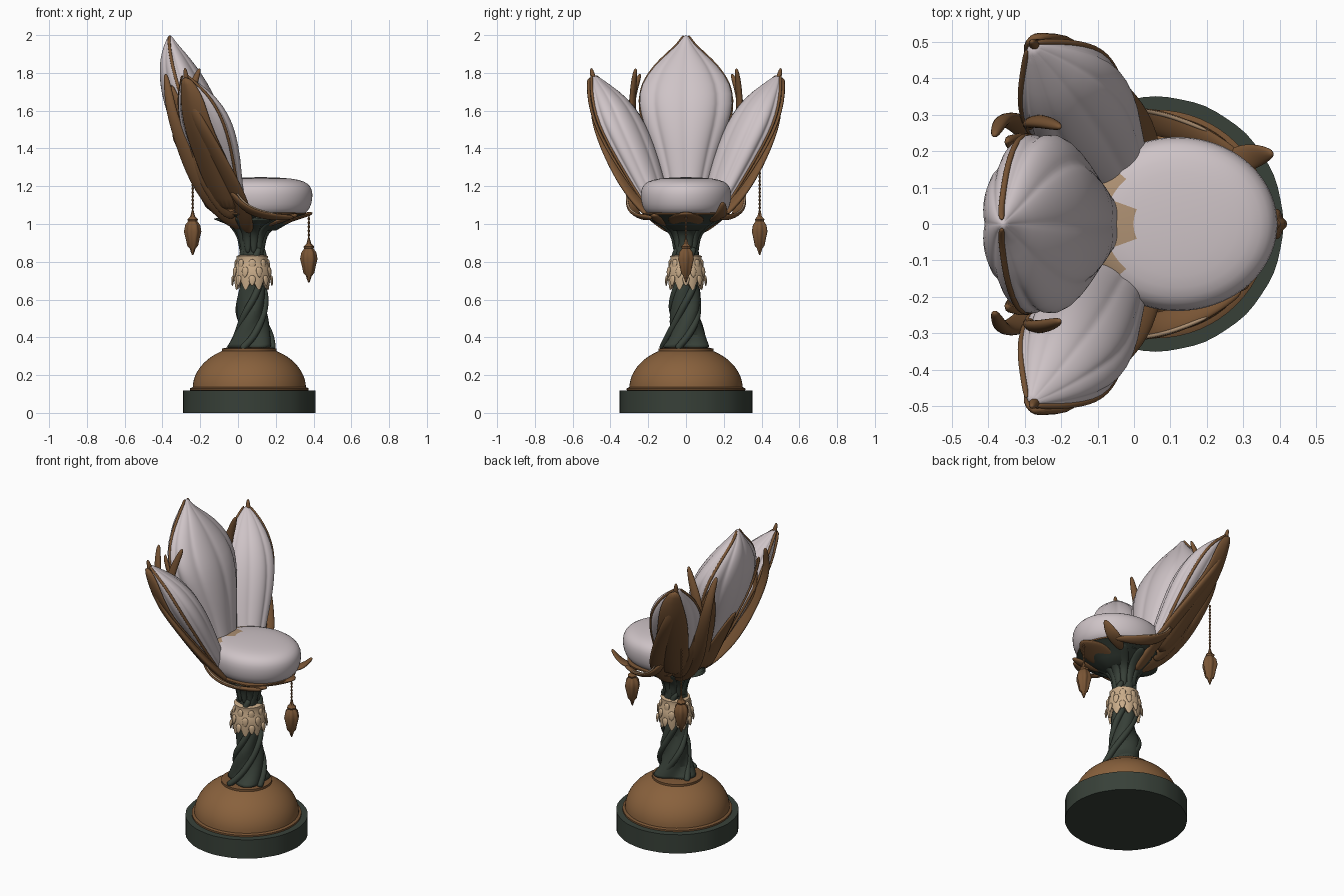
import bpy
from math import sin, cos, pi, radians
from mathutils import Vector

cube = bpy.data.objects.get("Cube")
if cube:
    bpy.data.objects.remove(cube)


def material(name, rgb):
    m = bpy.data.materials.new(name)
    m.use_nodes = True
    m.diffuse_color = (*rgb, 1)
    m.node_tree.nodes["Principled BSDF"].inputs["Base Color"].default_value = (*rgb, 1)
    return m


PETAL = material("pale petal", (0.62, 0.55, 0.57))
WOOD = material("sepal brown", (0.19, 0.09, 0.035))
DOME = material("dome brown", (0.25, 0.12, 0.046))
GREEN = material("dark green", (0.039, 0.052, 0.04))
CREAM = material("cream", (0.58, 0.41, 0.25))
TAN = material("tan", (0.42, 0.28, 0.17))
UP = Vector((0, 0, 1))


def loft(name, rings, mat, subsurf=0, angle=40):
    """Skin a list of equal-sized rings and cap both ends."""
    n = len(rings[0])
    faces = [(i * n + j, i * n + (j + 1) % n, (i + 1) * n + (j + 1) % n, (i + 1) * n + j)
             for i in range(len(rings) - 1) for j in range(n)]
    last = (len(rings) - 1) * n
    faces += [tuple(reversed(range(n))), tuple(range(last, last + n))]
    me = bpy.data.meshes.new(name)
    me.from_pydata([p for r in rings for p in r], [], faces)
    me.materials.append(mat)
    me.polygons.foreach_set("use_smooth", [True] * len(me.polygons))
    me.set_sharp_from_angle(angle=radians(angle))
    ob = bpy.data.objects.new(name, me)
    bpy.context.collection.objects.link(ob)
    if subsurf:
        mod = ob.modifiers.new("smooth", "SUBSURF")
        mod.levels = mod.render_levels = subsurf
    return ob


def lathe(name, x, y, profile, mat, sides=48, lobes=0, depth=0.0, twist=0.0, subsurf=0):
    """Turned shape with optional lobes that twist with height."""
    rings = []
    for r, z in profile:
        ring = []
        for j in range(sides):
            a = 2 * pi * j / sides
            k = r * (1 + depth * cos(lobes * (a - twist * z)))
            ring.append((x + k * cos(a), y + k * sin(a), z))
        rings.append(ring)
    return loft(name, rings, mat, subsurf)


def ribbon(name, path, widths, side, thick, mat=WOOD):
    """Flattened, tapering strand along a path."""
    pts = [Vector(p) for p in path]
    rings = []
    for i, p in enumerate(pts):
        tan = (pts[min(i + 1, len(pts) - 1)] - pts[max(i - 1, 0)]).normalized()
        s = Vector(side)
        s = (s - tan * s.dot(tan)).normalized()
        nrm = tan.cross(s)
        th = min(thick, widths[i])
        rings.append([p + s * widths[i] * cos(a) + nrm * th * sin(a)
                      for a in (2 * pi * j / 8 for j in range(8))])
    return loft(name, rings, mat, 2, 180)


def section(levels, z):
    """Interpolate (z, x, y, half width, half depth) at a height."""
    for a, b in zip(levels, levels[1:]):
        if z <= b[0]:
            f = (z - a[0]) / (b[0] - a[0])
            return [p + (q - p) * f for p, q in zip(a, b)]
    return levels[-1]


def on_petal(sec, t, n, a, off=0.0, k=1.0):
    z, x, y, w, d = sec
    return Vector((x, y, z)) + t * (w * k + off) * cos(a) + n * (d * k + off) * sin(a)


def petal(name, levels, t, n):
    """Puffed petal with creases, and thin seams just behind both edges."""
    rings = [[on_petal(s, t, n, a, 0, 0.94 + 0.085 * abs(sin(4 * a)) ** 0.6)
              for a in (2 * pi * j / 64 for j in range(64))] for s in levels]
    loft(name, rings, PETAL, 1, 180)
    for tag, a in (("front", radians(-16)), ("back", radians(196))):
        ribbon(f"{name}_{tag}_seam", [on_petal(s, t, n, a, 0.002) for s in levels],
               [0.009] * len(levels), n, 0.008)


def sepal(name, levels, t, n, spans):
    """Thin leaf hugging a petal; spans are (z, centre angle, half angle)."""
    rings = []
    for z, c, h in spans:
        s = section(levels, z)
        angs = [radians(c + h * (i / 4 - 1)) for i in range(9)]
        rings.append([on_petal(s, t, n, a, 0.028 - 0.010 * abs(i - 4) / 4) for i, a in enumerate(angs)]
                     + [on_petal(s, t, n, a, 0.004) for a in reversed(angs)])
    loft(name, rings, WOOD, 1, 180)


# Pedestal
CX = 0.06
lathe("base_disc", CX, 0, [(0.35, 0), (0.35, 0.118), (0.3, 0.12)], GREEN, 64, 16, 0.003)
lathe("base_trim", CX, 0, [(0.3, 0.115), (0.314, 0.12), (0.314, 0.13), (0.3, 0.136)], WOOD, 64)
lathe("dome", CX, 0, [(0.3 * cos(a), 0.13 + 0.225 * sin(a))
                      for a in (radians(6 * i) for i in range(15))], DOME, 64)
lathe("dome_cap", CX, 0, [(0.145, 0.325), (0.145, 0.34), (0.12, 0.346)], WOOD)

# Twisted stem flaring into the cup
SX = 0.075
stem = [(0.128, 0.338), (0.108, 0.36), (0.09, 0.41), (0.08, 0.48), (0.076, 0.54), (0.067, 0.6), (0.066, 0.66),
        (0.064, 0.74), (0.062, 0.82), (0.06, 0.88), (0.068, 0.94), (0.1, 0.985), (0.16, 1.02), (0.21, 1.035)]
lathe("twisted_stem", SX, 0, stem, GREEN, 60, 3, 0.18, 9, 1)
for i in range(4):
    path, a0 = [], 2 * pi * i / 4
    for r, z in stem[:-4]:
        a = a0 + 8 * z
        k = r * (1 + 0.12 * cos(3 * a0 + 22 * z))
        path.append((SX + k * cos(a), k * sin(a), z))
    ribbon("stem_vine", path, [0.02] * len(path), (-sin(a0), cos(a0), 0.1), 0.02, GREEN)
# Strands fanning out beneath the seat
for i in range(11):
    a = 2 * pi * (i + 0.5) / 11
    out = Vector((cos(a), sin(a), 0))
    reach = 0.2 + 0.05 * cos(a)
    path = [Vector((SX, 0, z)) + out * r for r, z in ((0.055, 0.84), (0.062, 0.93), (0.1, 0.985), (reach, 1.04))]
    ribbon("cup_strand", path, [0.016, 0.022, 0.03, 0.035], UP.cross(out), 0.014, GREEN)

# Collar with rows of scales and a ragged hem
collar = []
for r, z, rag in ((0.07, 0.835, 0), (0.084, 0.83, 0), (0.08, 0.8, 0), (0.094, 0.77, 0), (0.1, 0.72, 0.005),
                  (0.092, 0.675, 0.025), (0.075, 0.68, 0.02)):
    collar.append([(SX + r * cos(a), r * sin(a), z + rag * cos(8 * a))
                   for a in (2 * pi * j / 64 for j in range(64))])
loft("collar", collar, CREAM)
for row, (r, z) in enumerate(((0.081, 0.79), (0.095, 0.75), (0.098, 0.705))):
    for i in range(8):
        a = 2 * pi * (i + row / 2) / 8
        out = Vector((cos(a), sin(a), 0))
        p = Vector((SX, 0, z)) + out * r
        ribbon("collar_scale", [p + UP * 0.025, p + out * 0.006, p + out * 0.007 - UP * 0.035],
               [0.012, 0.026, 0.004], UP.cross(out), 0.009, CREAM)

# Receptacle dish under the cushion, green below a brown rim
dish = lathe("receptacle", 0.13, 0, [(0.07, 0.965), (0.12, 0.995), (0.17, 1.02), (0.21, 1.04), (0.232, 1.05),
                                     (0.232, 1.058), (0.2, 1.062), (0.1, 1.05)], WOOD, 48, 6, 0.02)
dish.data.materials.append(GREEN)
for f in dish.data.polygons:
    f.material_index = int(f.center.z < 1.047)

# Cushion
rings = []
for z, k in ((1.035, 0.6), (1.05, 0.84), (1.08, 0.95), (1.13, 1), (1.18, 1), (1.215, 0.92),
             (1.235, 0.75), (1.245, 0.45), (1.248, 0.1)):
    rings.append([(0.12 + 0.275 * k * cos(a), 0.24 * k * sin(a), z) for a in (2 * pi * j / 64 for j in range(64))])
cushion = loft("seat_cushion", rings, PETAL, 1, 180)
cushion.data.materials.append(TAN)
for f in cushion.data.polygons:
    f.material_index = int(f.center.x < -0.035)

# Tall back petal
back = [(1.06, -0.08, 0, 0.08, 0.06), (1.2, -0.12, 0, 0.115, 0.075), (1.4, -0.175, 0, 0.175, 0.12),
        (1.52, -0.215, 0, 0.225, 0.14), (1.64, -0.25, 0, 0.256, 0.145), (1.74, -0.285, 0, 0.242, 0.13),
        (1.84, -0.32, 0, 0.17, 0.098), (1.91, -0.342, 0, 0.09, 0.062), (1.96, -0.357, 0, 0.035, 0.03),
        (2.0, -0.36, 0, 0.01, 0.008)]
bt, bn = Vector((0, 1, 0)), Vector((1, 0, 0))
petal("back_petal", back, bt, bn)
for side, c in (("left", -28), ("right", 208)):
    sepal(f"back_sepal_{side}", back, bt, bn, [(1.06, c, 40), (1.25, c, 34), (1.42, c, 24), (1.56, c, 16),
                                               (1.66, c, 9), (1.74, c, 2)])
sepal("back_sepal_middle", back, bt, bn, [(1.06, -90, 60), (1.2, -90, 45), (1.35, -90, 22), (1.48, -90, 3)])

# Side petals, sepals and tendrils on both sides
for tag, m in (("left", 1), ("right", -1)):
    def my(*pts):
        return [(x, y * m, z) for x, y, z in pts]
    side = [(z, x, y * m, w, d) for z, x, y, w, d in (
        (1.06, -0.02, 0.135, 0.075, 0.05), (1.2, -0.075, 0.195, 0.11, 0.075), (1.35, -0.115, 0.26, 0.142, 0.1),
        (1.48, -0.152, 0.32, 0.154, 0.114), (1.58, -0.182, 0.366, 0.144, 0.11), (1.67, -0.215, 0.408, 0.11, 0.088),
        (1.735, -0.248, 0.452, 0.062, 0.048), (1.79, -0.282, 0.488, 0.012, 0.01))]
    t, n = Vector((0.77, 0.64 * m, 0)), Vector((0.64, -0.77 * m, 0))
    petal(f"side_petal_{tag}", side, t, n)
    sepal(f"side_sepal_{tag}", side, t, n, [(1.06, -75, 70), (1.2, -68, 54), (1.35, -74, 40), (1.48, -80, 33),
                                            (1.6, -78, 33), (1.7, -70, 36), (1.78, -60, 45)])
    ribbon(f"side_tendril_{tag}", my((0.05, 0.06, 0.95), (0.035, 0.18, 1.04), (0.0, 0.28, 1.15),
                                     (-0.065, 0.362, 1.28), (-0.145, 0.432, 1.43), (-0.22, 0.478, 1.56),
                                     (-0.26, 0.48, 1.68), (-0.272, 0.488, 1.76), (-0.282, 0.503, 1.83)),
           [0.04, 0.055, 0.06, 0.055, 0.05, 0.042, 0.03, 0.018, 0.009], t, 0.022)
    ribbon(f"inner_tendril_{tag}", my((-0.02, 0.14, 1.02), (-0.14, 0.22, 1.18), (-0.25, 0.27, 1.42),
                                      (-0.29, 0.285, 1.6), (-0.24, 0.28, 1.73), (-0.2, 0.265, 1.83)),
           [0.05, 0.055, 0.045, 0.035, 0.025, 0.012], (1, 0.3 * m, 0), 0.018)
    ribbon(f"outer_tendril_{tag}", my((0.03, 0.07, 0.97), (-0.1, 0.14, 1.07), (-0.22, 0.2, 1.23),
                                      (-0.3, 0.27, 1.43), (-0.355, 0.295, 1.6), (-0.37, 0.275, 1.71),
                                      (-0.385, 0.24, 1.8)),
           [0.05, 0.06, 0.05, 0.04, 0.032, 0.024, 0.012], (1, 0.4 * m, 0), 0.018)
    ribbon(f"rim_leaf_{tag}", my((-0.04, 0.29, 1.18), (0.01, 0.29, 1.1), (0.1, 0.27, 1.05),
                                 (0.2, 0.235, 1.035), (0.3, 0.18, 1.035)),
           [0.02, 0.04, 0.042, 0.032, 0.015], (0, 0.9 * m, 0.45), 0.014)
    ribbon(f"rim_piping_{tag}", my((-0.01, 0.315, 1.17), (0.03, 0.312, 1.11), (0.11, 0.295, 1.07),
                                   (0.21, 0.252, 1.05)), [0.006] * 4, UP, 0.006, TAN)

# Leaves below the front of the seat
ribbon("front_leaf", [(0.1, 0, 0.97), (0.22, 0, 1.0), (0.31, 0, 1.035), (0.4, 0, 1.06)],
       [0.04, 0.09, 0.12, 0.02], (0, 1, 0), 0.014)
ribbon("corner_leaf", [(0.2, 0.13, 1.015), (0.28, 0.175, 1.035), (0.335, 0.19, 1.06), (0.385, 0.195, 1.12)],
       [0.02, 0.045, 0.04, 0.012], (-0.5, 0.8, 0), 0.014)
ribbon("corner_leaf_small", [(0.15, -0.1, 0.99), (0.25, -0.16, 1.03), (0.32, -0.17, 1.05)],
       [0.02, 0.045, 0.015], (0.5, 0.8, 0), 0.014)

# Hanging pods on beaded chains
for name, x, y, z, top in (("front_pod", 0.375, 0, 0.81, 1.06), ("side_pod", -0.24, 0.39, 0.955, 1.36)):
    lathe(name, x, y, [(r, z + h) for r, h in (
        (0.003, -0.12), (0.01, -0.1), (0.014, -0.085), (0.026, -0.07), (0.034, -0.03), (0.042, 0.005),
        (0.036, 0.04), (0.022, 0.06), (0.026, 0.07), (0.012, 0.085), (0.006, 0.11))], WOOD, 36, 6, 0.1)
    steps = 2 * int((top - z - 0.1) / 0.02)
    lathe(f"{name}_chain", x, y, [(0.007 if i % 2 else 0.003, z + 0.1 + i * (top - z - 0.1) / steps)
                                  for i in range(steps + 1)], WOOD, 8)
